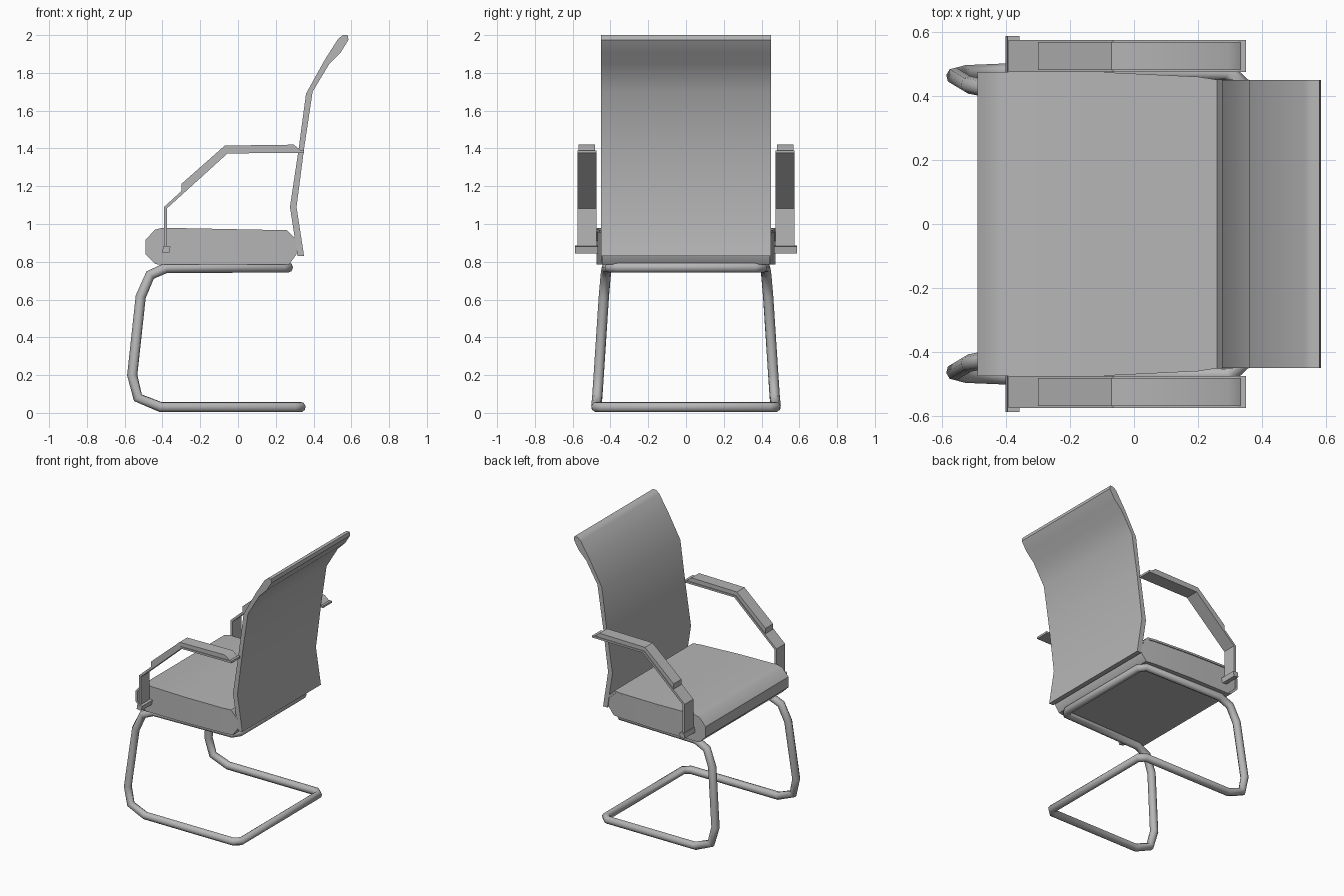
import bpy, bmesh, math

old = bpy.data.objects.get("Cube")
if old:
    bpy.data.objects.remove(old)

grey = bpy.data.materials.new("plain grey")
grey.use_nodes = True
COLOUR = (0.47, 0.47, 0.47, 1)
grey.diffuse_color = COLOUR
grey.node_tree.nodes["Principled BSDF"].inputs["Base Color"].default_value = COLOUR


def finish(obj, angle=40):
    obj.data.materials.clear()
    obj.data.materials.append(grey)
    bpy.ops.object.select_all(action='DESELECT')
    obj.select_set(True)
    bpy.context.view_layer.objects.active = obj
    bpy.ops.object.shade_smooth_by_angle(angle=math.radians(angle))
    return obj


def extrude_profile(name, profile, y0, y1, cuts=(), taper=None):
    """Sweep an (x, z) outline from y0 to y1, optionally narrowing it along x."""
    bm = bmesh.new()
    face = bm.faces.new([bm.verts.new((x, y0, z)) for x, z in profile])
    ext = bmesh.ops.extrude_face_region(bm, geom=[face])
    verts = [g for g in ext["geom"] if isinstance(g, bmesh.types.BMVert)]
    bmesh.ops.translate(bm, verts=verts, vec=(0, y1 - y0, 0))
    for x in cuts:
        bmesh.ops.bisect_plane(bm, geom=bm.verts[:] + bm.edges[:] + bm.faces[:],
                               plane_co=(x, 0, 0), plane_no=(1, 0, 0))
    if taper:
        for v in bm.verts:
            v.co.y *= taper(v.co.x)
    bmesh.ops.recalc_face_normals(bm, faces=bm.faces)
    mesh = bpy.data.meshes.new(name)
    bm.to_mesh(mesh)
    bm.free()
    obj = bpy.data.objects.new(name, mesh)
    bpy.context.collection.objects.link(obj)
    return finish(obj)


def seat_taper(x):
    if x <= -0.1:
        return 1.0
    if x <= 0.21:
        return 1 - 0.03 * (x + 0.1) / 0.3
    return 0.95


# Seat: a body with a slightly wider cover over the front and top
extrude_profile("seat_body", [
    (-0.48, 0.84), (-0.48, 0.91), (-0.43, 0.96), (-0.39, 0.968), (0.25, 0.955),
    (0.31, 0.91), (0.31, 0.84), (0.27, 0.785), (-0.42, 0.785)],
    -0.468, 0.468, (-0.1, 0.2), seat_taper)
extrude_profile("seat_cover", [
    (-0.42, 0.785), (-0.44, 0.79), (-0.49, 0.84), (-0.49, 0.915), (-0.44, 0.97),
    (-0.40, 0.98), (0.26, 0.967), (0.31, 0.915), (0.295, 0.91), (0.25, 0.953),
    (-0.39, 0.966), (-0.43, 0.957), (-0.475, 0.91), (-0.475, 0.845), (-0.42, 0.795)],
    -0.475, 0.475, (-0.1, 0.2), seat_taper)

# Backrest: curved slab that leans back and thickens at the head
extrude_profile("backrest", [
    (0.315, 0.83), (0.275, 1.09), (0.32, 1.39), (0.36, 1.69), (0.46, 1.87),
    (0.53, 1.98), (0.555, 2.0), (0.58, 2.0), (0.585, 1.975), (0.545, 1.91),
    (0.485, 1.85), (0.395, 1.7), (0.35, 1.4), (0.31, 1.09), (0.35, 0.83)],
    -0.45, 0.45)

# Armrests: flat strap, pad on top and a fixing pin into the seat
strap = [(-0.392, 0.87), (-0.392, 1.09), (-0.065, 1.387), (0.35, 1.39),
         (0.35, 1.376), (-0.055, 1.374), (-0.376, 1.083), (-0.376, 0.87)]
pad = [(-0.3, 1.172), (-0.3, 1.212), (-0.07, 1.415), (0.295, 1.42),
       (0.335, 1.388), (-0.065, 1.385)]
pin = [(-0.402, 0.85), (-0.395, 0.885), (-0.358, 0.88), (-0.365, 0.845)]
for side, s in (("left", 1), ("right", -1)):
    extrude_profile(f"arm_strap_{side}", strap, s * 0.475, s * 0.575)
    extrude_profile(f"arm_pad_{side}", pad, s * 0.482, s * 0.57)
    extrude_profile(f"arm_pin_{side}", pin, s * 0.45, s * 0.588)

# Cantilever frame: one closed loop of bent tube, mirrored across y
half = [(0.265, 0.36, 0.77), (0.235, 0.405, 0.77), (-0.38, 0.42, 0.768),
        (-0.465, 0.425, 0.73), (-0.515, 0.435, 0.615), (-0.56, 0.462, 0.2),
        (-0.53, 0.47, 0.08), (-0.41, 0.475, 0.031), (0.295, 0.475, 0.031),
        (0.333, 0.44, 0.031)]
path = half + [(x, -y, z) for x, y, z in reversed(half)]
curve = bpy.data.curves.new("tube_frame", 'CURVE')
curve.dimensions = '3D'
curve.bevel_depth = 0.0275
curve.bevel_resolution = 2
spline = curve.splines.new('POLY')
spline.points.add(len(path) - 1)
for point, co in zip(spline.points, path):
    point.co = (*co, 1)
spline.use_cyclic_u = True
frame = bpy.data.objects.new("tube_frame", curve)
bpy.context.collection.objects.link(frame)
bpy.ops.object.select_all(action='DESELECT')
frame.select_set(True)
bpy.context.view_layer.objects.active = frame
bpy.ops.object.convert(target='MESH')
finish(bpy.context.view_layer.objects.active, 50)
